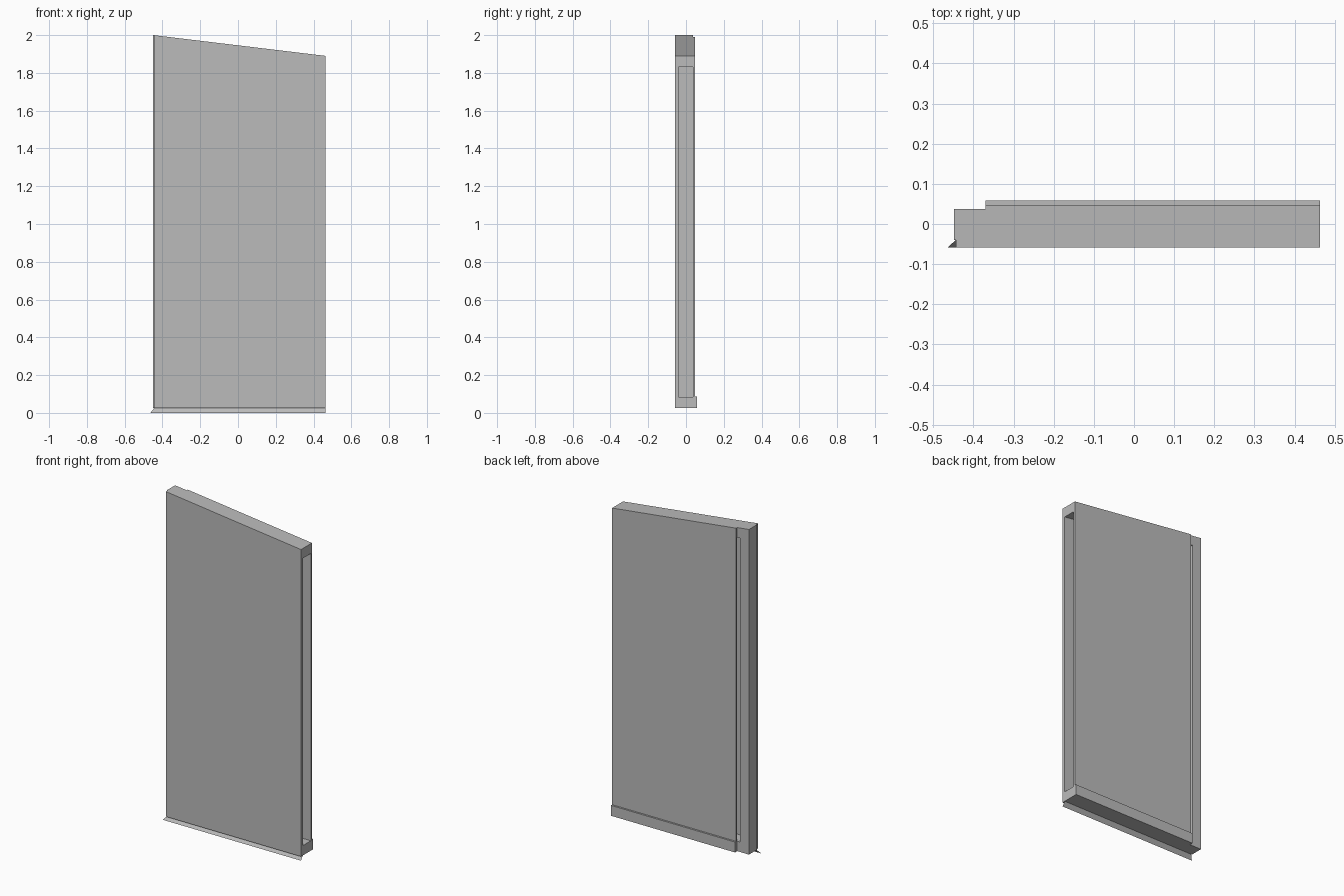
import bpy
import bmesh

cube = bpy.data.objects.get("Cube")
if cube:
    bpy.data.objects.remove(cube, do_unlink=True)

grey = bpy.data.materials.new("plain_grey")
grey.use_nodes = True
grey.diffuse_color = (0.5, 0.5, 0.5, 1)
grey.node_tree.nodes["Principled BSDF"].inputs["Base Color"].default_value = (0.5, 0.5, 0.5, 1)

LEFT, RIGHT, BOTTOM = -0.449, 0.464, 0.025
FRONT, CLAD_BACK, FRAME_BACK, PANEL_BACK, BOARD_BACK = -0.058, -0.04, 0.037, 0.047, 0.058
RAIL = 0.06


def top(x):
    """Height of the sloping top edge at x."""
    return 2.0 - 0.11 * (x - LEFT) / (RIGHT - LEFT)


def finish(name, bm):
    mesh = bpy.data.meshes.new(name)
    bm.to_mesh(mesh)
    bm.free()
    mesh.materials.append(grey)
    obj = bpy.data.objects.new(name, mesh)
    bpy.context.collection.objects.link(obj)
    return obj


def slab(name, outline, y0, y1):
    """Extrude an (x, z) outline from y0 to y1."""
    bm = bmesh.new()
    face = bm.faces.new([bm.verts.new((x, y0, z)) for x, z in outline])
    ext = bmesh.ops.extrude_face_region(bm, geom=[face])
    moved = [v for v in ext["geom"] if isinstance(v, bmesh.types.BMVert)]
    bmesh.ops.translate(bm, verts=moved, vec=(0, y1 - y0, 0))
    bmesh.ops.recalc_face_normals(bm, faces=bm.faces)
    return finish(name, bm)


def sheet_outline(x0, z0):
    return [(x0, z0), (RIGHT, z0), (RIGHT, top(RIGHT)), (x0, top(x0))]


# Front cladding board
slab("front_cladding", sheet_outline(-0.444, BOTTOM), FRONT, CLAD_BACK)

# C-shaped frame, open at the right end
inner = LEFT + RAIL
slab("frame", [
    (LEFT, BOTTOM), (RIGHT, BOTTOM), (RIGHT, BOTTOM + RAIL), (inner, BOTTOM + RAIL),
    (inner, top(inner) - RAIL), (RIGHT, top(RIGHT) - RAIL),
    (RIGHT, top(RIGHT)), (LEFT, top(LEFT))], CLAD_BACK, FRAME_BACK)

# Thin back lining and its skirting board
panel_left = -0.37
slab("back_panel", sheet_outline(panel_left, 0.088), FRAME_BACK, PANEL_BACK)
slab("skirting_board", [(panel_left, BOTTOM), (RIGHT, BOTTOM),
                        (RIGHT, 0.088), (panel_left, 0.088)], FRAME_BACK, BOARD_BACK)

# Sloping drip sheet under the cladding, mitred at the left end
bm = bmesh.new()
bm.faces.new([bm.verts.new(p) for p in (
    (-0.444, CLAD_BACK, BOTTOM), (RIGHT, CLAD_BACK, BOTTOM),
    (RIGHT, FRONT, 0), (-0.464, FRONT, 0))])
finish("drip_sheet", bm)
